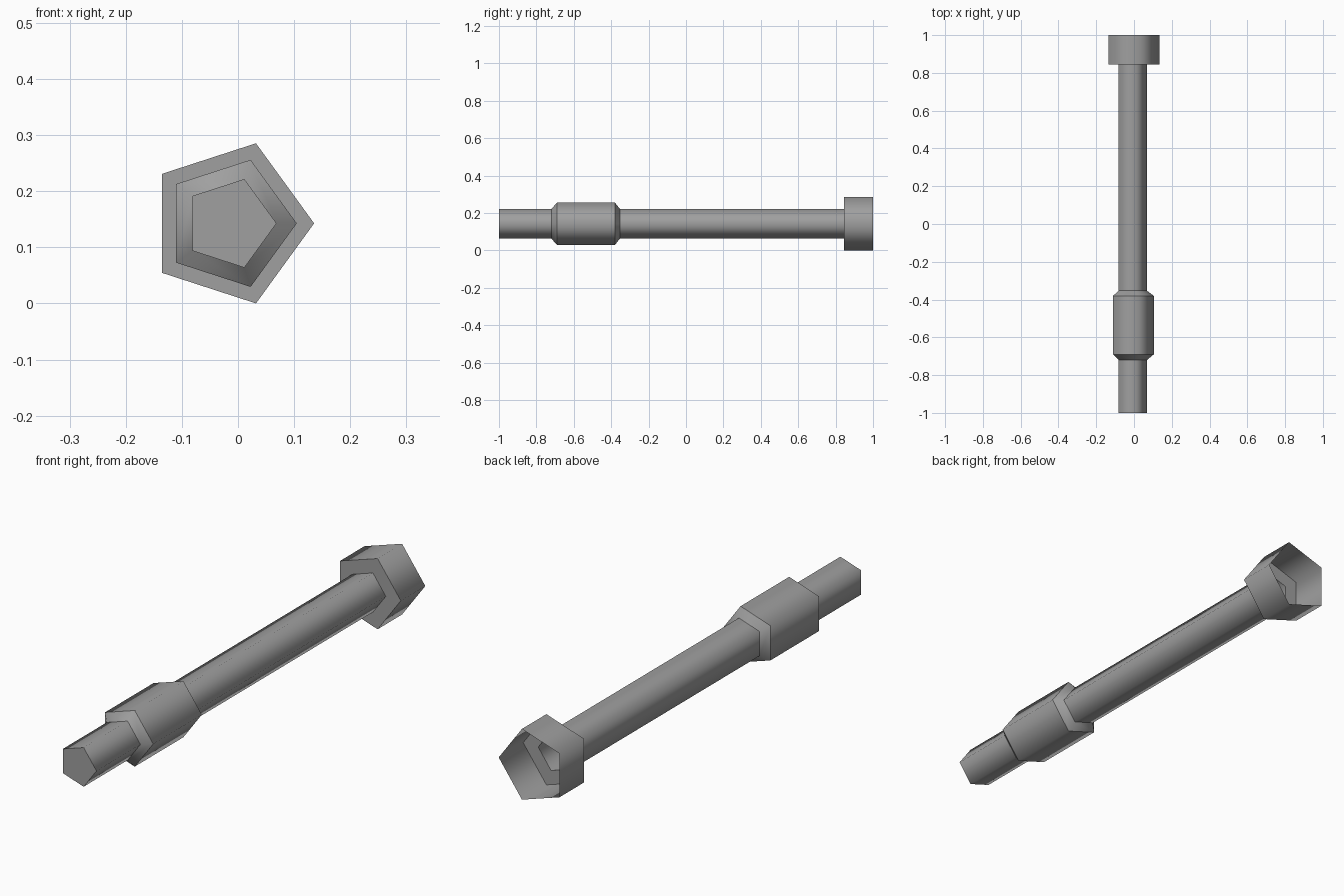
import bpy, bmesh, math

cube = bpy.data.objects.get("Cube")
if cube:
    bpy.data.objects.remove(cube, do_unlink=True)

SIDES = 5
HEAD, SLEEVE, SHAFT = 0.15, 0.119, 0.083
CX = -HEAD * (1 - math.cos(math.pi / SIDES)) / 2
CZ = HEAD * math.sin(math.tau / SIDES)

steel = bpy.data.materials.new("grey steel")
steel.use_nodes = True
GREY = (0.35, 0.35, 0.35, 1)
steel.diffuse_color = GREY
steel.node_tree.nodes["Principled BSDF"].inputs["Base Color"].default_value = GREY


def tube(name, profile, cap_front=False):
    """Five-sided shell along y from (y, radius) pairs, smooth around, sharp at rims."""
    bm = bmesh.new()
    rings = []
    for y, r in profile:
        ring = []
        for i in range(SIDES):
            a = math.tau * i / SIDES
            ring.append(bm.verts.new((CX + r * math.cos(a), y, CZ + r * math.sin(a))))
        rings.append(ring)
    for low, high in zip(rings, rings[1:]):
        for i in range(SIDES):
            j = (i + 1) % SIDES
            bm.faces.new((low[i], high[i], high[j], low[j])).smooth = True
    if cap_front:
        bm.faces.new(rings[0])
    for ring in rings:
        for i in range(SIDES):
            edge = bm.edges.get((ring[i], ring[(i + 1) % SIDES]))
            edge.smooth = False
    mesh = bpy.data.meshes.new(name)
    bm.to_mesh(mesh)
    bm.free()
    mesh.materials.append(steel)
    obj = bpy.data.objects.new(name, mesh)
    bpy.context.collection.objects.link(obj)
    return obj


# Closed front tip
tube("front_tip", [(-1, SHAFT), (-0.72, SHAFT)], cap_front=True)
# Thick sleeve with chamfered ends
tube("sleeve", [(-0.72, SHAFT), (-0.69, SLEEVE), (-0.38, SLEEVE), (-0.353, SHAFT)])
# Long hollow shaft
tube("shaft", [(-0.353, SHAFT), (0.844, SHAFT)])
# Open socket at the back, with a flat shoulder
tube("socket", [(0.844, SHAFT), (0.844, HEAD), (1, HEAD)])
